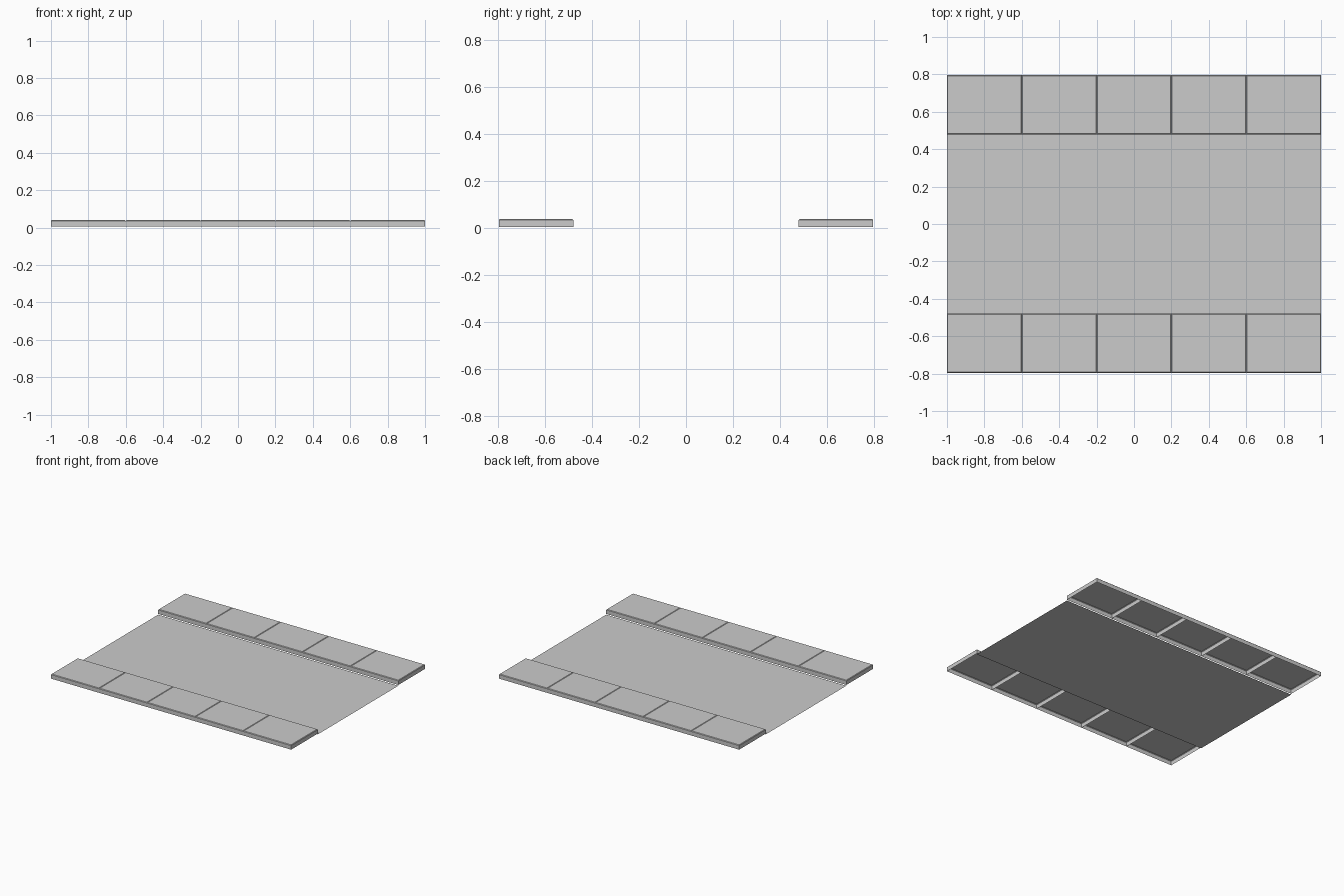
import bpy, bmesh

if "Cube" in bpy.data.objects:
    bpy.data.objects.remove(bpy.data.objects["Cube"])

HALF_ROAD, OUTER = 0.479, 0.796   # y extents of road and pavement
Z0, Z1, CH = 0.006, 0.04, 0.004   # slab bottom, slab top, edge chamfer


def finish(name, bm):
    me = bpy.data.meshes.new(name)
    bm.to_mesh(me)
    bm.free()
    ob = bpy.data.objects.new(name, me)
    bpy.context.collection.objects.link(ob)
    return ob


def ring(bm, x0, x1, y0, y1, z):
    return [bm.verts.new(p) for p in ((x0, y0, z), (x1, y0, z), (x1, y1, z), (x0, y1, z))]


def slab(name, x0, x1, y0, y1):
    """Paving slab: hollow shell open underneath, with a small chamfer on top."""
    bm = bmesh.new()
    rings = [ring(bm, x0, x1, y0, y1, Z0),
             ring(bm, x0, x1, y0, y1, Z1 - CH),
             ring(bm, x0 + CH, x1 - CH, y0 + CH, y1 - CH, Z1)]
    for a, b in zip(rings, rings[1:]):
        for i in range(4):
            j = (i + 1) % 4
            bm.faces.new((a[i], a[j], b[j], b[i]))
    bm.faces.new(rings[-1])
    return finish(name, bm)


# Flat road surface
bm = bmesh.new()
bm.faces.new(ring(bm, -1, 1, -HALF_ROAD, HALF_ROAD, 0))
finish("road_surface", bm)

# Five paving slabs along each side
for i in range(5):
    x = -1 + 0.4 * i
    slab(f"front_paving_slab_{i + 1}", x, x + 0.4, -OUTER, -HALF_ROAD)
    slab(f"back_paving_slab_{i + 1}", x, x + 0.4, HALF_ROAD, OUTER)
